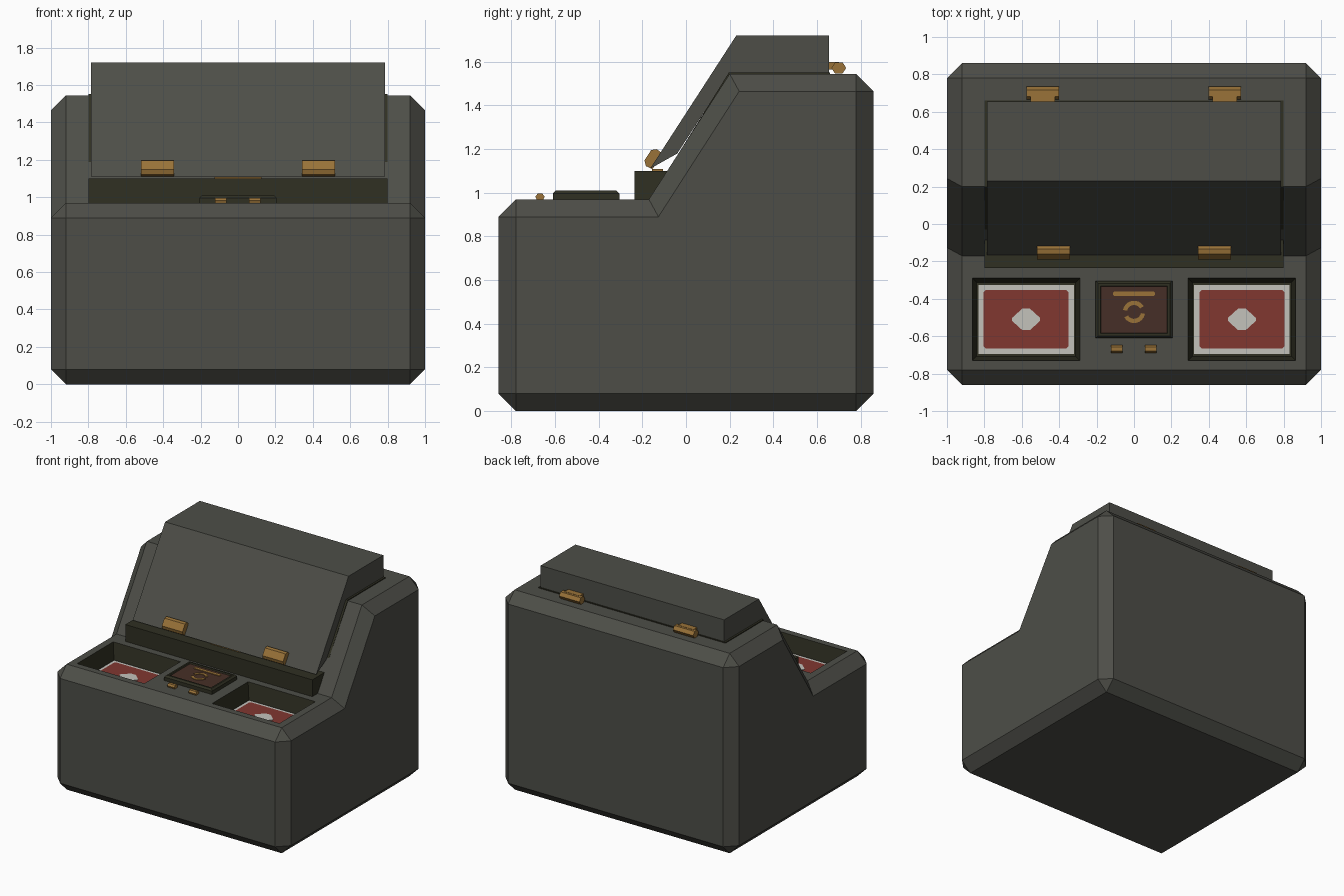
import bpy, bmesh, math
from mathutils import Vector

cube = bpy.data.objects.get("Cube")
if cube:
    bpy.data.objects.remove(cube, do_unlink=True)


def material(name, r, g, b):
    m = bpy.data.materials.new(name)
    m.use_nodes = True
    m.diffuse_color = (r, g, b, 1)
    bsdf = m.node_tree.nodes["Principled BSDF"]
    bsdf.inputs["Base Color"].default_value = (r, g, b, 1)
    bsdf.inputs["Roughness"].default_value = 0.8
    return m


GREY = material("charcoal grey", 0.075, 0.076, 0.064)
OLIVE = material("dark olive", 0.029, 0.029, 0.016)
GOLD = material("brass", 0.32, 0.17, 0.04)
BROWN = material("brown leather", 0.062, 0.028, 0.02)
RED = material("card red", 0.22, 0.038, 0.03)
WHITE = material("card white", 0.55, 0.54, 0.5)


def finish(bm, name, mat):
    bmesh.ops.recalc_face_normals(bm, faces=bm.faces)
    mesh = bpy.data.meshes.new(name)
    bm.to_mesh(mesh)
    bm.free()
    mesh.materials.append(mat)
    ob = bpy.data.objects.new(name, mesh)
    bpy.context.collection.objects.link(ob)
    return ob


def extrude(name, mat, points, direction, bevel=0, min_angle=0.5):
    """Closed polygon swept along a direction, with optional chamfers."""
    bm = bmesh.new()
    face = bm.faces.new([bm.verts.new(p) for p in points])
    new = bmesh.ops.extrude_face_region(bm, geom=[face], use_keep_orig=True)["geom"]
    bmesh.ops.translate(bm, vec=direction,
                        verts=[v for v in new if isinstance(v, bmesh.types.BMVert)])
    bmesh.ops.recalc_face_normals(bm, faces=bm.faces)
    if bevel:
        edges = [e for e in bm.edges if e.calc_face_angle(0) > min_angle]
        bmesh.ops.bevel(bm, geom=edges, offset=bevel, segments=1, affect='EDGES')
    return finish(bm, name, mat)


def side_prism(name, mat, profile, x0, x1, **kw):
    return extrude(name, mat, [(x0, y, z) for y, z in profile], (x1 - x0, 0, 0), **kw)


def slab(name, mat, outline, z0, z1, **kw):
    return extrude(name, mat, [(x, y, z0) for x, y in outline], (0, 0, z1 - z0), **kw)


def rect(cx, cy, w, d):
    w, d = w / 2, d / 2
    return [(cx - w, cy - d), (cx + w, cy - d), (cx + w, cy + d), (cx - w, cy + d)]


def rounded(cx, cy, w, d, c):
    """Rectangle with clipped corners."""
    w, d = w / 2, d / 2
    return [(cx + x, cy + y) for x, y in (
        (c - w, -d), (w - c, -d), (w, c - d), (w, d - c),
        (w - c, d), (c - w, d), (-w, d - c), (-w, c - d))]


def tapered(name, mat, loops):
    """Open surface through rectangles (outline, z), closed by the last one."""
    bm = bmesh.new()
    rings = [[bm.verts.new((x, y, z)) for x, y in o] for o, z in loops]
    for a, b in zip(rings, rings[1:]):
        for i in range(4):
            j = (i + 1) % 4
            bm.faces.new((a[i], a[j], b[j], b[i]))
    bm.faces.new(rings[-1])
    ob = finish(bm, name, mat)
    # Open trays must face up
    if ob.data.polygons[-1].normal.z < 0:
        ob.data.flip_normals()
    return ob


# Stepped cabinet body with chamfered outer edges
DECK, TOP = 0.97, 1.545
body = side_prism("body", GREY, [(-0.86, 0), (-0.86, DECK), (-0.17, DECK),
                                 (0.2, TOP), (0.86, TOP), (0.86, 0)],
                  -1, 1, bevel=0.08, min_angle=math.radians(60))

# Card wells cut into the deck
WELL_Y, FLOOR = -0.51, 0.842
cutters = []
for side in (-1, 1):
    cutter = slab("well_cutter", GREY, rect(side * 0.577, WELL_Y, 0.575, 0.44), FLOOR - 0.01, 1.1)
    cutter.hide_render = True
    mod = body.modifiers.new("well", 'BOOLEAN')
    mod.operation, mod.solver, mod.object = 'DIFFERENCE', 'EXACT', cutter
    cutters.append(cutter)
graph = bpy.context.evaluated_depsgraph_get()
carved = bpy.data.meshes.new_from_object(body.evaluated_get(graph))
body.modifiers.clear()
body.data = carved
for cutter in cutters:
    bpy.data.objects.remove(cutter, do_unlink=True)

# Well liners and cards
DIAMOND = [(0.075, -0.008), (0.075, 0.008), (0.02, 0.058), (-0.02, 0.058),
           (-0.075, 0.008), (-0.075, -0.008), (-0.02, -0.058), (0.02, -0.058)]
for side, label in ((-1, "right"), (1, "left")):
    cx = side * 0.577
    tapered(label + "_well", OLIVE, [(rect(cx, WELL_Y, 0.575, 0.44), DECK),
                                     (rect(cx, WELL_Y, 0.53, 0.395), FLOOR)])
    slab(label + "_card", WHITE, rect(cx, WELL_Y, 0.51, 0.37), FLOOR, FLOOR + 0.008)
    slab(label + "_card_panel", RED, rounded(cx, WELL_Y, 0.455, 0.312, 0.012),
         FLOOR + 0.006, FLOOR + 0.012)
    slab(label + "_card_diamond", WHITE, [(cx + x, WELL_Y + y) for x, y in DIAMOND],
         FLOOR + 0.01, FLOOR + 0.016)

# Raised centre plaque with a sunken leather panel
PX, PY = 0, -0.458
tapered("plaque_frame", OLIVE, [(rect(PX, PY, 0.41, 0.305), DECK),
                                (rect(PX, PY, 0.41, 0.305), 0.997),
                                (rect(PX, PY, 0.385, 0.28), 1.01),
                                (rect(PX, PY, 0.36, 0.255), 1.01),
                                (rect(PX, PY, 0.35, 0.245), 0.998)])
slab("plaque_leather", BROWN, rect(PX, PY, 0.352, 0.247), 0.997, 1.001)
slab("plaque_bar", GOLD, rounded(0, -0.373, 0.225, 0.026, 0.008), 1.0, 1.006)


def arc(start, end, outer=0.06, inner=0.037, steps=8):
    angles = [math.radians(start + (end - start) * i / steps) for i in range(steps + 1)]
    ring = [(outer, a) for a in angles] + [(inner, a) for a in reversed(angles)]
    return [(r * math.cos(a), r * math.sin(a) - 0.47) for r, a in ring]


for start in (30, 210):
    slab("plaque_arc", GOLD, arc(start, start + 140), 1.0, 1.006)

# Two small brass buttons
for x in (-0.092, 0.09):
    side_prism("button", GOLD, [(-0.685, DECK), (-0.69, 0.983), (-0.68, 0.996),
                                (-0.658, 0.996), (-0.648, 0.983), (-0.653, DECK)],
               x - 0.031, x + 0.031)

# Sill below the lid and the dark seat the lid rests on
side_prism("sill", OLIVE, [(-0.235, DECK - 0.01), (-0.235, 1.1), (-0.06, 1.1),
                           (-0.145, DECK - 0.01)], -0.8, 0.8)
slab("sill_catch", GOLD, rect(0, -0.13, 0.25, 0.05), 1.1, 1.108)
side_prism("lid_seat", OLIVE, [(-0.12, 1.03), (-0.125, 1.035), (0.197, TOP + 0.007),
                               (0.66, TOP + 0.007), (0.66, TOP - 0.01), (0.21, TOP - 0.01)],
           -0.8, 0.8)

# Lid that follows the step
side_prism("lid", GREY, [(-0.165, 1.11), (0.23, 1.72), (0.655, 1.72), (0.655, 1.55),
                         (0.2, 1.55), (-0.04, 1.18)], -0.785, 0.785)

# Front clasps lying on the lid slope
along = Vector((0, 0.395, 0.61)).normalized()
out = Vector((0, -along.z, along.y))
base = Vector((0, -0.165, 1.11))
for cx in (-0.43, 0.43):
    section = [(0.005, -0.01), (0.0, 0.022), (0.018, 0.042),
               (0.075, 0.042), (0.093, 0.022), (0.088, -0.01)]
    pts = [base + along * a + out * o + Vector((cx - 0.088, 0, 0)) for a, o in section]
    extrude("clasp", GOLD, pts, (0.176, 0, 0))

# Rear hinges: leaf and six-sided barrel
for cx in (-0.488, 0.485):
    side_prism("hinge_leaf", GOLD, [(0.65, 1.565), (0.65, 1.6), (0.7, 1.6), (0.7, 1.565)],
               cx - 0.065, cx + 0.065)
    barrel = [(0.7 + 0.034 * math.cos(math.radians(60 * i)),
               1.572 + 0.03 * math.sin(math.radians(60 * i))) for i in range(6)]
    side_prism("hinge_barrel", GOLD, barrel, cx - 0.087, cx + 0.087)
